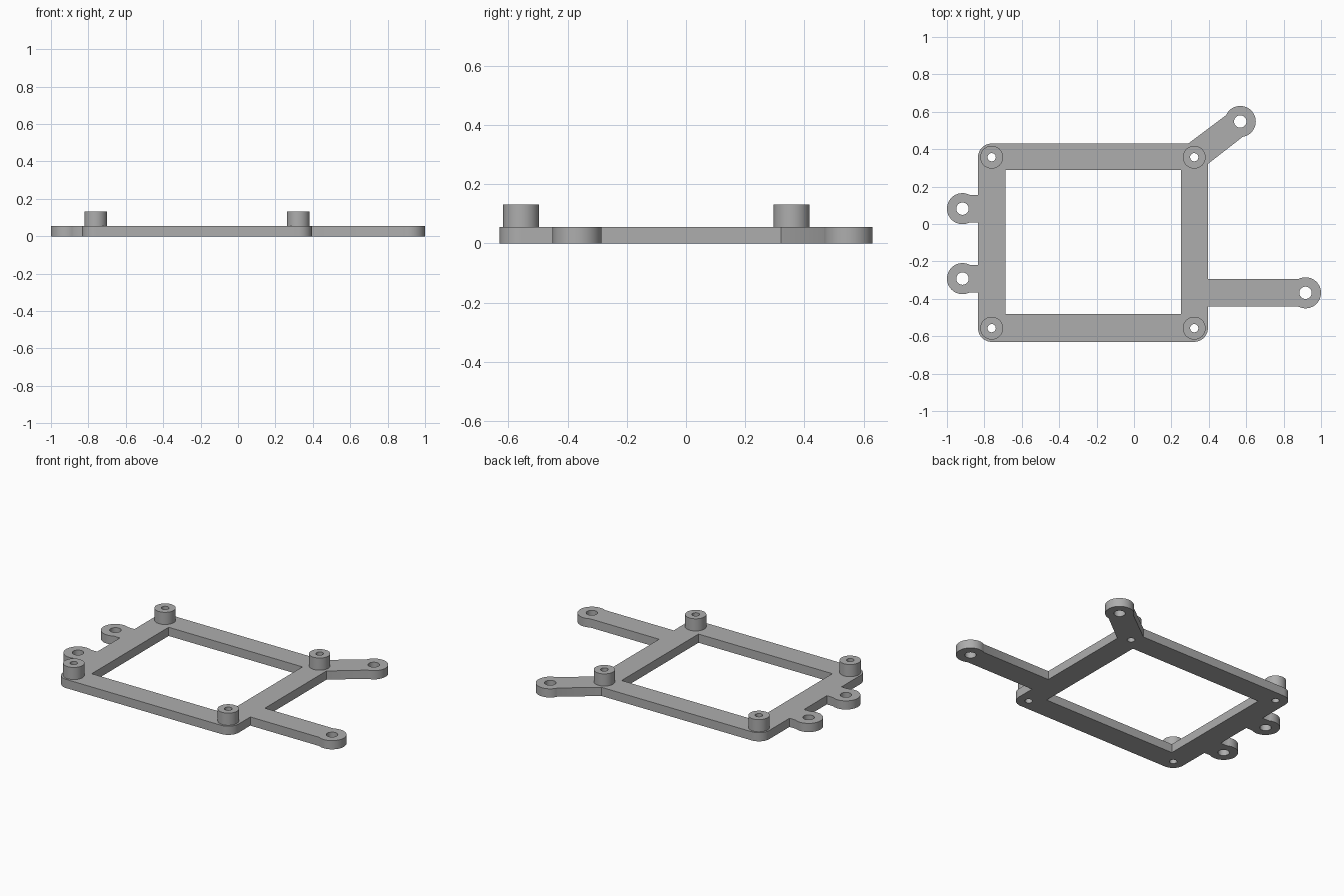
import bpy
import bmesh
from math import sin, cos, asin, radians, degrees, pi

if "Cube" in bpy.data.objects:
    bpy.data.objects.remove(bpy.data.objects["Cube"])

THICK, TOP = 0.055, 0.132             # plate thickness, top of the posts
X0, X1, Y0, Y1 = -0.761, 0.322, -0.557, 0.357   # post centres
RIM = 0.073                           # frame rim and arm half width
LUG_R, LUG_HOLE = 0.083, 0.033
POST_R, POST_HOLE = 0.061, 0.022

grey = bpy.data.materials.new("plain grey")
grey.use_nodes = True
COLOUR = (0.42, 0.42, 0.42, 1)
grey.diffuse_color = COLOUR
grey.node_tree.nodes["Principled BSDF"].inputs["Base Color"].default_value = COLOUR


def arc(centre, r, start, end, steps=16):
    """Points on an arc, angles in degrees."""
    turns = [radians(start + (end - start) * i / steps) for i in range(steps + 1)]
    return [(centre[0] + r * cos(t), centre[1] + r * sin(t)) for t in turns]


def circle(centre, r):
    return arc(centre, r, 0, 360, 40)[:-1]


def lug(centre, heading, start, end):
    """Arm with a round end, running out from start and back to end."""
    sweep = 180 - degrees(asin(RIM / LUG_R))
    return [start] + arc(centre, LUG_R, heading - sweep, heading + sweep, 32) + [end]


def finish(obj):
    obj.data.materials.clear()
    obj.data.materials.append(grey)
    obj.data.shade_smooth()
    obj.data.set_sharp_from_angle(angle=radians(35))


def add_plate(name, loops):
    """Extruded flat plate: first loop is the outline, the others are holes."""
    curve = bpy.data.curves.new(name, "CURVE")
    curve.dimensions, curve.fill_mode = "2D", "BOTH"
    curve.extrude = THICK / 2
    for points in loops:
        spline = curve.splines.new("POLY")
        spline.points.add(len(points) - 1)
        for p, (x, y) in zip(spline.points, points):
            p.co = (x, y, 0, 1)
        spline.use_cyclic_u = True
    helper = bpy.data.objects.new(name + " curve", curve)
    bpy.context.collection.objects.link(helper)
    graph = bpy.context.evaluated_depsgraph_get()
    mesh = bpy.data.meshes.new_from_object(helper.evaluated_get(graph))
    bpy.data.objects.remove(helper)
    bm = bmesh.new()
    bm.from_mesh(mesh)
    bmesh.ops.remove_doubles(bm, verts=bm.verts, dist=1e-5)
    bmesh.ops.recalc_face_normals(bm, faces=bm.faces)
    bmesh.ops.translate(bm, verts=bm.verts, vec=(0, 0, THICK / 2))
    bm.to_mesh(mesh)
    bm.free()
    obj = bpy.data.objects.new(name, mesh)
    bpy.context.collection.objects.link(obj)
    finish(obj)


def add_post(name, centre):
    """Hollow standoff, a spun wall profile."""
    bm = bmesh.new()
    profile = [(POST_HOLE, THICK), (POST_HOLE, TOP), (POST_R, TOP), (POST_R, THICK)]
    verts = [bm.verts.new((r, 0, z)) for r, z in profile]
    edges = [bm.edges.new(pair) for pair in zip(verts, verts[1:])]
    bmesh.ops.spin(bm, geom=verts + edges, cent=(0, 0, 0), axis=(0, 0, 1),
                   angle=2 * pi, steps=40, use_merge=True)
    bmesh.ops.remove_doubles(bm, verts=bm.verts, dist=1e-5)
    bmesh.ops.recalc_face_normals(bm, faces=bm.faces)
    # the rim must face up
    if any(f.normal.z < -0.5 for f in bm.faces):
        bmesh.ops.reverse_faces(bm, faces=bm.faces)
    mesh = bpy.data.meshes.new(name)
    bm.to_mesh(mesh)
    bm.free()
    obj = bpy.data.objects.new(name, mesh)
    obj.location = (*centre, 0)
    bpy.context.collection.objects.link(obj)
    finish(obj)


# Frame edges and lug centres
left, right, back = X0 - RIM, X1 + RIM, Y1 + RIM
long_end, slant_end = (0.917, -0.368), (0.568, 0.548)
side_ends = [(-0.917, 0.082), (-0.917, -0.292)]

# Outline, counter-clockwise from the front right corner
outline = arc((X0, Y0), RIM, 180, 270) + arc((X1, Y0), RIM, 270, 360)
outline += lug(long_end, 0, (right, long_end[1] - RIM), (right, long_end[1] + RIM))
outline += lug(slant_end, 37.6, (right, 0.321), (0.29, back))
outline += arc((X0, Y1), RIM, 90, 180)
for end in side_ends:
    outline += lug(end, 180, (left, end[1] + RIM), (left, end[1] - RIM))

# Window and screw holes
window = [(-0.688, -0.482), (0.25, -0.482), (0.25, 0.288), (-0.688, 0.288)]
posts = {"front_right_post": (X0, Y0), "front_left_post": (X1, Y0),
         "back_right_post": (X0, Y1), "back_left_post": (X1, Y1)}
holes = [circle(c, LUG_HOLE) for c in [long_end, slant_end] + side_ends]
holes += [circle(c, POST_HOLE) for c in posts.values()]

add_plate("frame_plate", [outline, window] + holes)
for post_name, post_centre in posts.items():
    add_post(post_name, post_centre)
